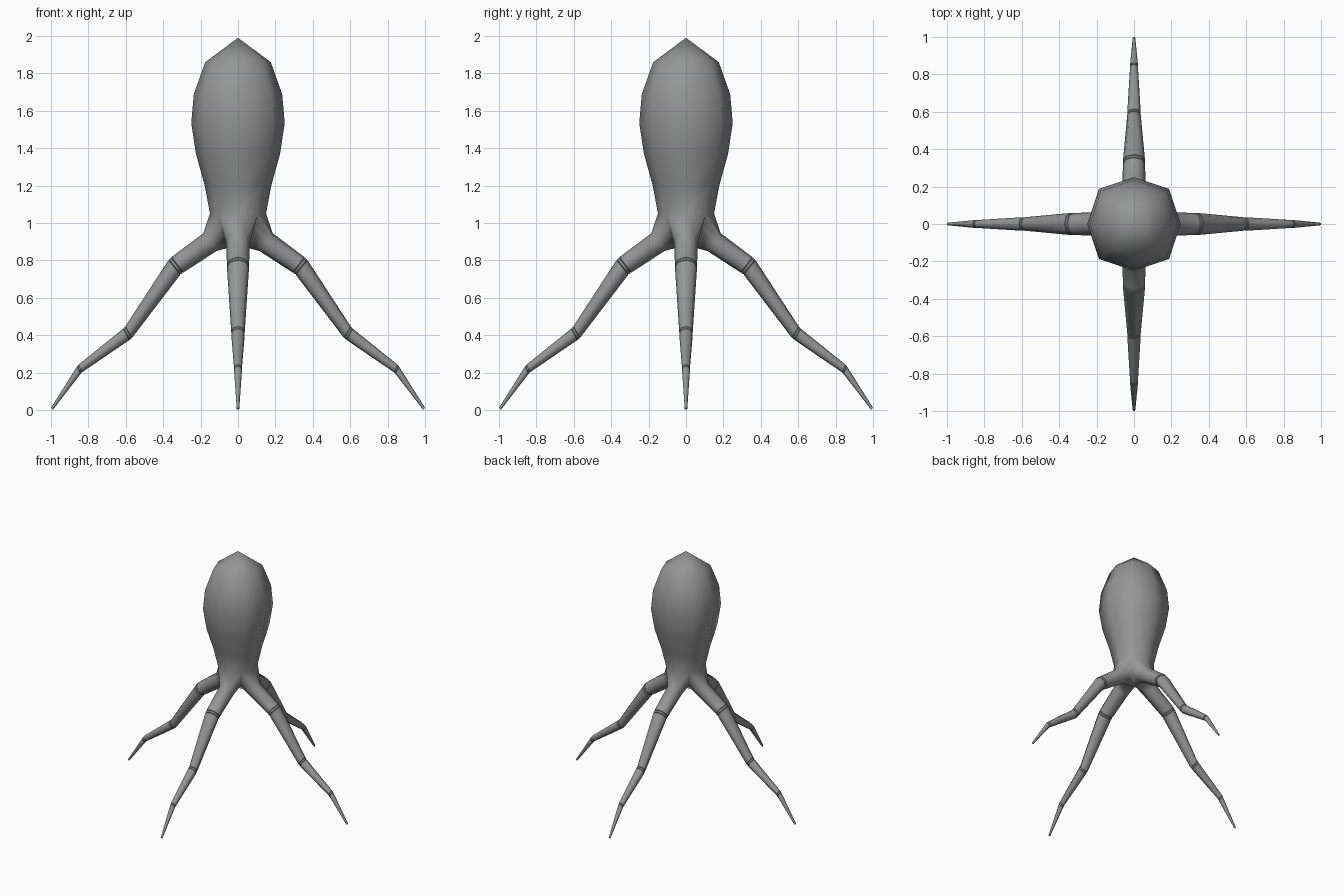
import bpy, bmesh
from math import sin, cos, pi
from mathutils import Vector, Matrix

if "Cube" in bpy.data.objects:
    bpy.data.objects.remove(bpy.data.objects["Cube"])

bm = bmesh.new()

def bridge(a, b):
    for i in range(len(a)):
        j = (i + 1) % len(a)
        bm.faces.new((a[i], a[j], b[j], b[i]))

def add_ring(points):
    return [bm.verts.new(p) for p in points]

# Bulbous eight-sided body, a little fuller on the diagonals
profile = [(0.15, 1.05, 1.0), (0.178, 1.20, 1.04), (0.225, 1.37, 1.06),
           (0.25, 1.535, 1.06), (0.236, 1.69, 1.06), (0.175, 1.86, 1.06)]
rings = [add_ring([(r * (d if k % 2 else 1) * cos(k * pi / 4),
                    r * (d if k % 2 else 1) * sin(k * pi / 4), z) for k in range(8)])
         for r, z, d in profile]
for a, b in zip(rings, rings[1:]):
    bridge(a, b)
apex = bm.verts.new((0, 0, 1.99))
for i in range(8):
    bm.faces.new((rings[-1][i], rings[-1][(i + 1) % 8], apex))

# Leg cross-section between its top and bottom points, half width w
def section(top, bottom, w, inset=1.0):
    t, b = Vector((top[0], 0, top[1])), Vector((bottom[0], 0, bottom[1]))
    c, h = (t + b) / 2, (t - b) / 2
    return [c + inset * (h * cos(k * pi / 4) + Vector((0, w * sin(k * pi / 4), 0)))
            for k in range(8)]

# A joint is a narrow band with a fine groove on either side
def joint(a, b, w):
    ends = [[Vector(p) for p in pair] for pair in (a, b)]
    steps = [(0, 1), (0.12, 0.9), (0.24, 1), (0.76, 1), (0.88, 0.9), (1, 1)]
    return [section(ends[0][0].lerp(ends[1][0], t), ends[0][1].lerp(ends[1][1], t), w, s)
            for t, s in steps]

root = [(0.15, 0, 1.05), (0.106, 0.106, 1.05), (0.088, 0.088, 0.985),
        (0.075, 0.075, 0.93), (0.06, 0, 0.865),
        (0.075, -0.075, 0.93), (0.088, -0.088, 0.985), (0.106, -0.106, 1.05)]
leg = [root, section((0.185, 0.945), (0.115, 0.85), 0.064)]
leg += joint(((0.355, 0.818), (0.292, 0.735)), ((0.372, 0.801), (0.309, 0.723)), 0.059)
leg += joint(((0.602, 0.448), (0.566, 0.386)), ((0.615, 0.434), (0.581, 0.374)), 0.036)
leg += joint(((0.852, 0.243), (0.832, 0.203)), ((0.862, 0.231), (0.842, 0.193)), 0.021)
leg.append(section((1.0, 0.012), (0.989, 0.002), 0.007))

# Four legs, each with its quarter of the underside
creased = []
for q in range(4):
    m = Matrix.Rotation(q * pi / 2, 3, 'Z')
    rs = [add_ring([m @ Vector(p) for p in ring]) for ring in leg]
    for a, b in zip(rs, rs[1:]):
        bridge(a, b)
    bm.faces.new(rs[-1])
    centre = bm.verts.new((0, 0, 0.865))
    bm.faces.new((rs[0][3], rs[0][4], centre))
    bm.faces.new((rs[0][4], rs[0][5], centre))
    creased += rs[2:]

# Smooth shading everywhere except the joint grooves and tips
for f in bm.faces:
    f.smooth = True
for r in creased:
    for i in range(8):
        bm.edges.get((r[i], r[(i + 1) % 8])).smooth = False

bmesh.ops.remove_doubles(bm, verts=bm.verts, dist=0.0005)
bmesh.ops.recalc_face_normals(bm, faces=bm.faces)
mesh = bpy.data.meshes.new("body_with_four_legs")
bm.to_mesh(mesh)
bm.free()
obj = bpy.data.objects.new("body_with_four_legs", mesh)
bpy.context.collection.objects.link(obj)

# Dark grey
mat = bpy.data.materials.new("dark_grey")
mat.diffuse_color = (0.3, 0.3, 0.3, 1)
mat.use_nodes = True
mat.node_tree.nodes["Principled BSDF"].inputs["Base Color"].default_value = mat.diffuse_color
mesh.materials.append(mat)
